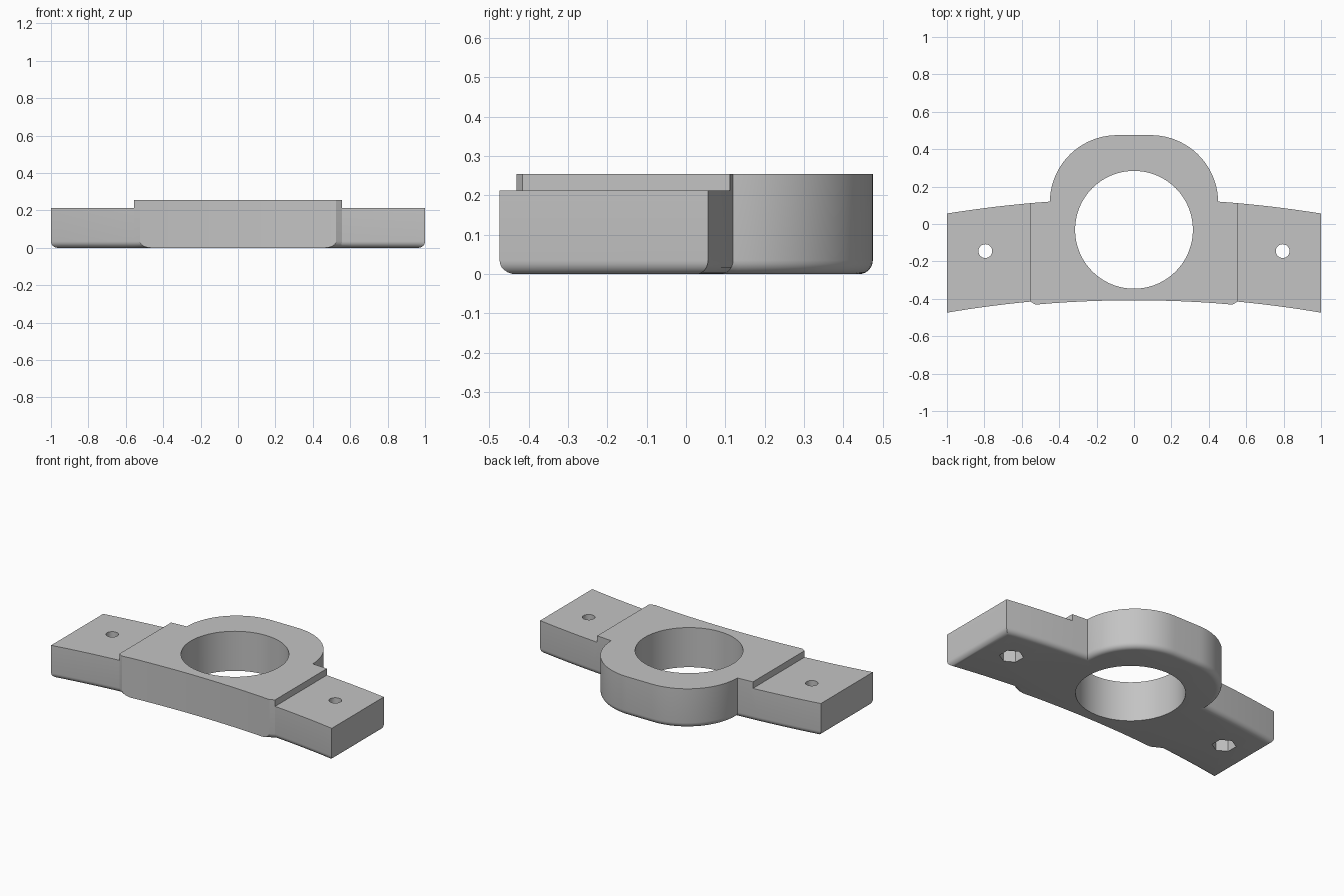
import bpy, bmesh, math
from mathutils import Vector

cube = bpy.data.objects.get("Cube")
if cube:
    bpy.data.objects.remove(cube, do_unlink=True)

HEIGHT, ARM_TOP, FILLET, STEP_X = 0.255, 0.213, 0.035, 0.555

grey = bpy.data.materials.new("plain grey")
grey.use_nodes = True
grey.diffuse_color = (0.55, 0.55, 0.55, 1)
grey.node_tree.nodes["Principled BSDF"].inputs["Base Color"].default_value = (0.55, 0.55, 0.55, 1)


def steps(a, b, n):
    return [a + (b - a) * i / n for i in range(n + 1)]


# Half outline, from the middle of the front round to the middle of the back
half = [(x, -0.408 - 0.08 * x * x) for x in steps(0, 0.42, 5)]
half.append((0.525, -0.431))
half += [(x, -0.389 - 0.085 * x * x) for x in steps(STEP_X, 1, 8)]
half += [(x, 0.136 - 0.08 * x * x) for x in steps(1, 0.45, 8)]
half += [(0.09 + 0.36 * math.cos(a), 0.115 + 0.36 * math.sin(a))
         for a in steps(0.05, math.pi / 2, 20)]
outline = [Vector(p) for p in half + [(-x, y) for x, y in reversed(half[1:])]]


def edge_data(p, q):
    """Outward normal of an outline edge, and whether its bottom is rounded."""
    d = (q - p).normalized()
    square = max(abs(p.x), abs(q.x)) < 0.53 and max(p.y, q.y) < -0.4
    return Vector((d.y, -d.x)), 0.0 if square else 1.0


def inset(amount):
    """Outline moved inwards, except along the square front edge."""
    ring, n = [], len(outline)
    for i, p in enumerate(outline):
        n1, a = edge_data(outline[i - 1], p)
        n2, b = edge_data(p, outline[(i + 1) % n])
        a, b = -a * amount, -b * amount
        det = n1.x * n2.y - n1.y * n2.x
        if abs(det) < 0.002:
            move = (n1 + n2).normalized() * (a + b) / 2
        else:
            move = Vector(((a * n2.y - b * n1.y) / det, (b * n1.x - a * n2.x) / det))
        ring.append(p + move)
    return ring


def make_object(name, bm):
    bmesh.ops.recalc_face_normals(bm, faces=bm.faces)
    mesh = bpy.data.meshes.new(name)
    bm.to_mesh(mesh)
    bm.free()
    mesh.materials.append(grey)
    ob = bpy.data.objects.new(name, mesh)
    bpy.context.collection.objects.link(ob)
    return ob


# Bracket body: stacked rings with a rounded bottom edge
bm = bmesh.new()
levels = [(FILLET * (1 - math.sin(t)), FILLET * (1 - math.cos(t)))
          for t in steps(math.pi / 2, 0, 6)]
levels = [(FILLET * (1 - math.cos(t)), FILLET * (1 - math.sin(t)))
          for t in steps(math.pi / 2, 0, 6)] + [(0, HEIGHT)]
rings = [[bm.verts.new((p.x, p.y, z)) for p in inset(d)] for d, z in levels]
count = len(outline)
for low, high in zip(rings, rings[1:]):
    for i in range(count):
        j = (i + 1) % count
        bm.faces.new((low[i], low[j], high[j], high[i]))
bm.faces.new(rings[0][::-1])
bm.faces.new(rings[-1])
body = make_object("bearing_bracket", bm)


def cut(cutter):
    mod = body.modifiers.new("cut", "BOOLEAN")
    mod.operation, mod.solver, mod.object = "DIFFERENCE", "EXACT", cutter
    bpy.context.view_layer.objects.active = body
    bpy.ops.object.modifier_apply(modifier=mod.name)
    bpy.data.objects.remove(cutter, do_unlink=True)


def round_cutter(name, x, y, z0, z1, radius, sides):
    bm = bmesh.new()
    bmesh.ops.create_cone(bm, cap_ends=True, segments=sides, radius1=radius,
                          radius2=radius, depth=z1 - z0)
    bmesh.ops.translate(bm, verts=bm.verts, vec=(x, y, (z0 + z1) / 2))
    ob = make_object(name, bm)
    ob.hide_render = True
    return ob


def box_cutter(name, x0, x1, z0, z1):
    bm = bmesh.new()
    bmesh.ops.create_cube(bm, size=1)
    bmesh.ops.scale(bm, verts=bm.verts, vec=(x1 - x0, 2, z1 - z0))
    bmesh.ops.translate(bm, verts=bm.verts, vec=((x0 + x1) / 2, 0, (z0 + z1) / 2))
    ob = make_object(name, bm)
    ob.hide_render = True
    return ob


# Central bore, lowered arms, bolt holes and hexagonal nut pockets
cut(round_cutter("bore_cutter", 0, -0.031, -1, 1, 0.315, 72))
for side in (-1, 1):
    x0, x1 = sorted((side * STEP_X, side * 1.5))
    cut(box_cutter("arm_step_cutter", x0, x1, ARM_TOP, 1))
    cut(round_cutter("bolt_hole_cutter", side * 0.795, -0.145, -1, 1, 0.037, 24))
    cut(round_cutter("nut_pocket_cutter", side * 0.795, -0.145, -1, 0.12, 0.07, 6))

# Smooth shading with crisp edges
bpy.ops.object.select_all(action="DESELECT")
body.select_set(True)
bpy.context.view_layer.objects.active = body
bpy.ops.object.shade_smooth_by_angle(angle=math.radians(25))
